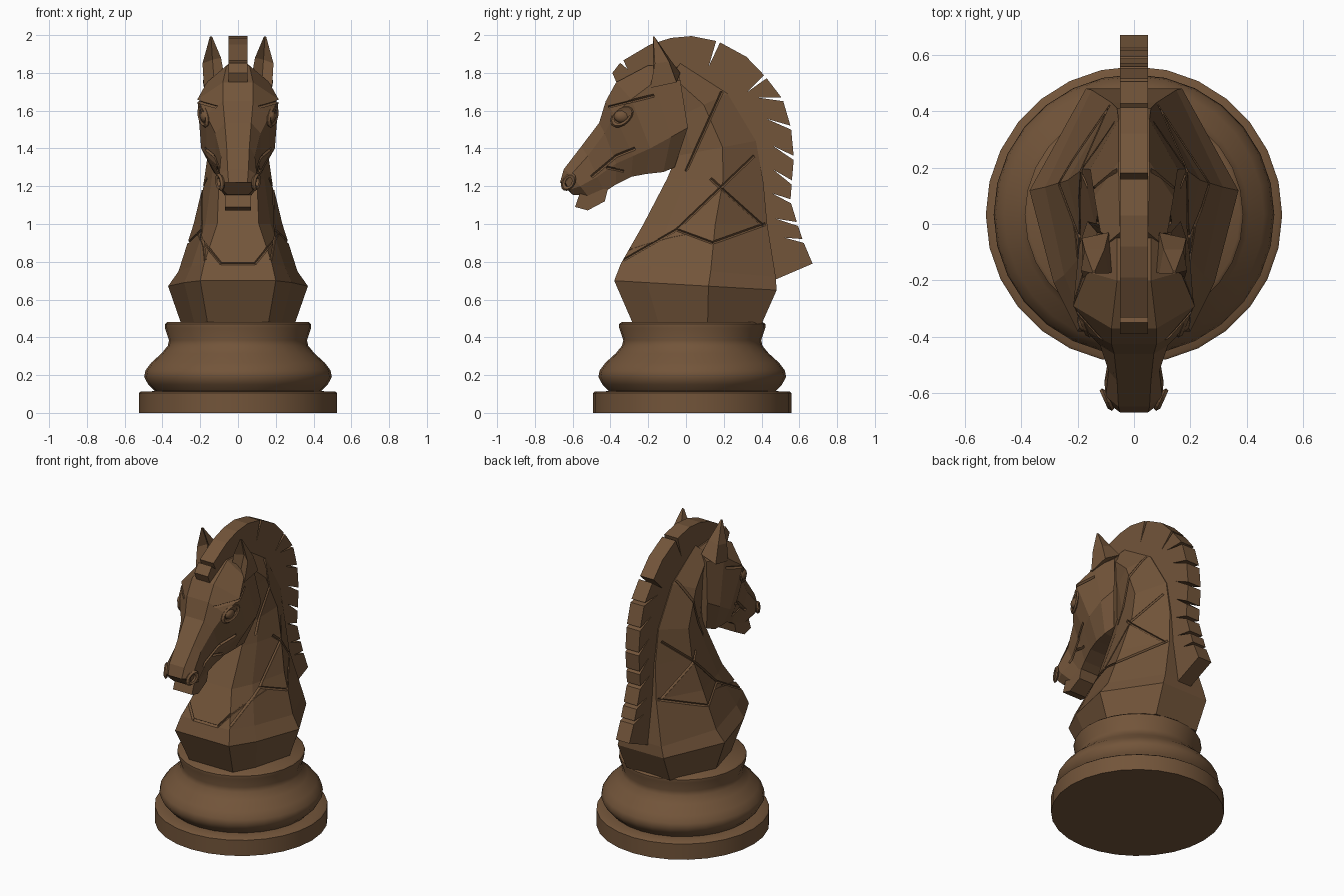
import bpy, bmesh, math
from mathutils import Vector
from mathutils.bvhtree import BVHTree

if "Cube" in bpy.data.objects:
    bpy.data.objects.remove(bpy.data.objects["Cube"])

wood = bpy.data.materials.new("brown_wood")
wood.diffuse_color = (0.17, 0.09, 0.042, 1)
wood.use_nodes = True
wood.node_tree.nodes["Principled BSDF"].inputs["Base Color"].default_value = wood.diffuse_color


def finish(bm, name, smooth=False):
    bmesh.ops.recalc_face_normals(bm, faces=bm.faces)
    me = bpy.data.meshes.new(name)
    bm.to_mesh(me)
    bm.free()
    me.materials.append(wood)
    ob = bpy.data.objects.new(name, me)
    bpy.context.collection.objects.link(ob)
    if smooth:
        bpy.ops.object.select_all(action='DESELECT')
        bpy.context.view_layer.objects.active = ob
        ob.select_set(True)
        bpy.ops.object.shade_smooth_by_angle(angle=math.radians(40))
    return ob


def skin(bm, rings):
    """Join closed rings of points into a capped solid."""
    vs = [[bm.verts.new(p) for p in r] for r in rings]
    n = len(vs[0])
    for a, b in zip(vs, vs[1:]):
        for i in range(n):
            bm.faces.new((a[i], a[(i + 1) % n], b[(i + 1) % n], b[i]))
    bm.faces.new(vs[0])
    bm.faces.new(vs[-1])


def mirrored(half):
    return half + [(-x, y, z) for x, y, z in reversed(half)]


def loft(name, halves):
    bm = bmesh.new()
    skin(bm, [mirrored(h) for h in halves])
    return finish(bm, name)


def slab(name, pts, w, x0=None):
    """Side-view outline extruded across x."""
    bm = bmesh.new()
    lo = -w if x0 is None else x0
    skin(bm, [[(lo, y, z) for y, z in pts], [(w, y, z) for y, z in pts]])
    return finish(bm, name)


def carve(ob, side_lines, front_lines=(), r=0.009):
    """Cut thin grooves along lines projected on to the surface."""
    src = bmesh.new()
    src.from_mesh(ob.data)
    tree = BVHTree.FromBMesh(src)
    bm = bmesh.new()

    def tube(a, b, front, s):
        n = max(4, int((Vector(b) - Vector(a)).length / 0.025))
        d = (Vector(b) - Vector(a)).normalized()
        rings = []
        for i in range(n + 1):
            u, v = Vector(a).lerp(Vector(b), i / n)
            if front:
                o, ray = Vector((u, -2, v)), Vector((0, 1, 0))
                across = Vector((-d.y, 0, d.x))
            else:
                o, ray = Vector((2 * s, u, v)), Vector((-s, 0, 0))
                across = Vector((0, -d.y, d.x))
            hit = tree.ray_cast(o, ray)[0]
            if hit:
                rings.append([hit + across * r, hit + ray * r * 1.6,
                              hit - across * r, hit - ray * r * 1.6])
        if len(rings) > 1:
            skin(bm, rings)
    for line in side_lines:
        for a, b in zip(line, line[1:]):
            tube(a, b, False, 1)
            tube(a, b, False, -1)
    for line in front_lines:
        for a, b in zip(line, line[1:]):
            tube(a, b, True, 1)
    src.free()
    cutter = finish(bm, ob.name + "_groove_cutter")
    cutter.hide_render = True
    m = ob.modifiers.new("grooves", 'BOOLEAN')
    m.operation, m.object, m.solver, m.use_self = 'DIFFERENCE', cutter, 'EXACT', True
    bpy.context.view_layer.objects.active = ob
    bpy.ops.object.modifier_apply(modifier=m.name)
    bpy.data.objects.remove(cutter)


# turned base
profile = [(.525, 0), (.525, .105), (.515, .113), (.44, .115), (.475, .15), (.497, .19),
           (.49, .225), (.46, .265), (.405, .315), (.372, .355), (.365, .385),
           (.387, .45), (.387, .47), (.375, .48)]
bm = bmesh.new()
N = 28
skin(bm, [[(r * math.cos(2 * math.pi * i / N), .033 + r * math.sin(2 * math.pi * i / N), z)
           for i in range(N)] for r, z in profile])
finish(bm, "base", True)

# faceted neck: front y,z, back y,z, half-widths front/middle/back
neck_rows = [(-.28, .47, .40, .47, .16, .30, .16), (-.38, .70, .48, .65, .20, .37, .17),
             (-.345, .79, .475, .72, .18, .315, .15), (-.225, 1.0, .43, 1.0, .11, .235, .08),
             (-.10, 1.24, .41, 1.22, .10, .18, .06), (-.05, 1.36, .37, 1.44, .09, .155, .055),
             (-.08, 1.55, .22, 1.69, .08, .14, .055), (-.15, 1.7, -.03, 1.85, .06, .11, .05)]
halves = []
for fy, fz, by, bz, wf, wm, wb in neck_rows:
    def at(t, w):
        return (w, fy + (by - fy) * t, fz + (bz - fz) * t)
    halves.append([at(0, wf), at(.2, wf + (wm - wf) * .5), at(.58, wm), at(1, wb)])
neck = loft("neck", halves)
carve(neck, [[(-.33, .81), (-.05, .97), (.14, .90), (.42, 1.0)], [(-.05, .97), (.36, 1.36)],
             [(.13, 1.24), (.41, .99)], [(.19, 1.70), (.0, 1.28)]],
      [[(-.22, .95), (-.09, .79), (.09, .79), (.22, .95)]])

# head: top, brow, cheek and jaw corner of each section
head = loft("head", [
    [(.06, -.05, 1.83), (.13, -.03, 1.76), (.165, .01, 1.51), (.11, -.06, 1.30)],
    [(.06, -.20, 1.84), (.165, -.17, 1.75), (.195, -.08, 1.46), (.13, -.12, 1.275)],
    [(.08, -.37, 1.75), (.215, -.29, 1.66), (.195, -.19, 1.40), (.12, -.21, 1.265)],
    [(.08, -.425, 1.65), (.17, -.38, 1.58), (.165, -.28, 1.36), (.10, -.29, 1.25)],
    [(.07, -.46, 1.535), (.12, -.43, 1.48), (.12, -.37, 1.32), (.08, -.37, 1.21)],
    [(.06, -.555, 1.41), (.09, -.52, 1.36), (.09, -.47, 1.25), (.065, -.43, 1.17)],
    [(.055, -.647, 1.29), (.10, -.61, 1.26), (.105, -.56, 1.20), (.07, -.52, 1.15)],
    [(.05, -.667, 1.22), (.085, -.64, 1.22), (.08, -.62, 1.18), (.055, -.60, 1.155)]])
carve(head, [[(-.50, 1.25), (-.37, 1.36), (-.27, 1.40)], [(-.42, 1.30), (-.33, 1.28)],
             [(-.41, 1.62), (-.17, 1.68)]])

# chin
slab("chin", [(-.38, 1.23), (-.56, 1.17), (-.587, 1.09), (-.52, 1.072), (-.43, 1.12), (-.415, 1.18)], .07)

# mane with notched locks: outer outline, then the hidden inner edge
outer = [(-.39, 1.80), (-.34, 1.86), (-.19, 1.95), (-.08, 1.985), (.03, 1.995), (.17, 1.965),
         (.32, 1.885), (.42, 1.78), (.51, 1.66), (.555, 1.51), (.57, 1.35), (.56, 1.22),
         (.555, 1.12), (.59, 1.0), (.62, .91), (.67, .79)]
inner = [(.46, .70), (.40, 1.0), (.36, 1.3), (.28, 1.5), (.12, 1.7), (-.05, 1.77), (-.25, 1.73), (-.36, 1.73)]
depth = {1: .05, 5: .14, 7: .13, 8: .14, 9: .14, 10: .13, 11: .12, 12: .11, 13: .12, 14: .1}
pts = []
for i, p in enumerate(outer):
    p = Vector(p)
    if i in depth:
        t = (Vector(outer[i + 1]) - Vector(outer[i - 1])).normalized()
        inward = Vector((t.y, -t.x))
        if i > 7:
            inward = (inward - t * .6).normalized()
        pts += [p - t * .011, p + inward * depth[i], p + t * .011]
    else:
        pts.append(p)
slab("mane", [tuple(p) for p in pts] + inner, .05)

for s, side in ((1, "right"), (-1, "left")):
    # ears, hollow in front
    bm = bmesh.new()
    low = [(.07, -.17, 1.77), (.125, -.16, 1.74), (.18, -.19, 1.72), (.185, -.05, 1.75), (.09, -.03, 1.80)]
    mid = [(.09, -.175, 1.88), (.135, -.13, 1.87), (.188, -.165, 1.85), (.175, -.09, 1.86), (.105, -.09, 1.88)]
    tip = [(.143 + dx, -.175 + dy, 1.992) for dx, dy in
           ((-.006, 0), (0, .002), (.006, 0), (.004, .008), (-.004, .008))]
    skin(bm, [[(s * x, y, z) for x, y, z in r] for r in (low, mid, tip)])
    finish(bm, side + "_ear")

    # eyes with lids, and nostril rims
    def blob(name, loc, size):
        bm = bmesh.new()
        bmesh.ops.create_uvsphere(bm, u_segments=14, v_segments=8, radius=1)
        for v in bm.verts:
            v.co = Vector((s * loc[0] + v.co.x * size[0], loc[1] + v.co.y * size[1], loc[2] + v.co.z * size[2]))
        finish(bm, name, True)

    def rim(name, loc, ry, rz, thick, lean):
        bm = bmesh.new()
        rows = []
        for i in range(14):
            a = 2 * math.pi * i / 14
            row = []
            for j in range(5):
                b = 2 * math.pi * j / 5
                y = (ry + thick * math.cos(b)) * math.cos(a)
                z = (rz + thick * math.cos(b)) * math.sin(a)
                row.append(bm.verts.new((s * (loc[0] + thick * math.sin(b) + lean * y), loc[1] + y, loc[2] + z + y * .4)))
            rows.append(row)
        for i in range(14):
            for j in range(5):
                k, l = (i + 1) % 14, (j + 1) % 5
                bm.faces.new((rows[i][j], rows[k][j], rows[k][l], rows[i][l]))
        finish(bm, name)
    blob(side + "_eye", (.175, -.34, 1.57), (.025, .042, .034))
    rim(side + "_eyelid", (.182, -.34, 1.57), .05, .042, .012, .4)
    rim(side + "_nostril", (.096, -.622, 1.222), .028, .032, .012, .45)
